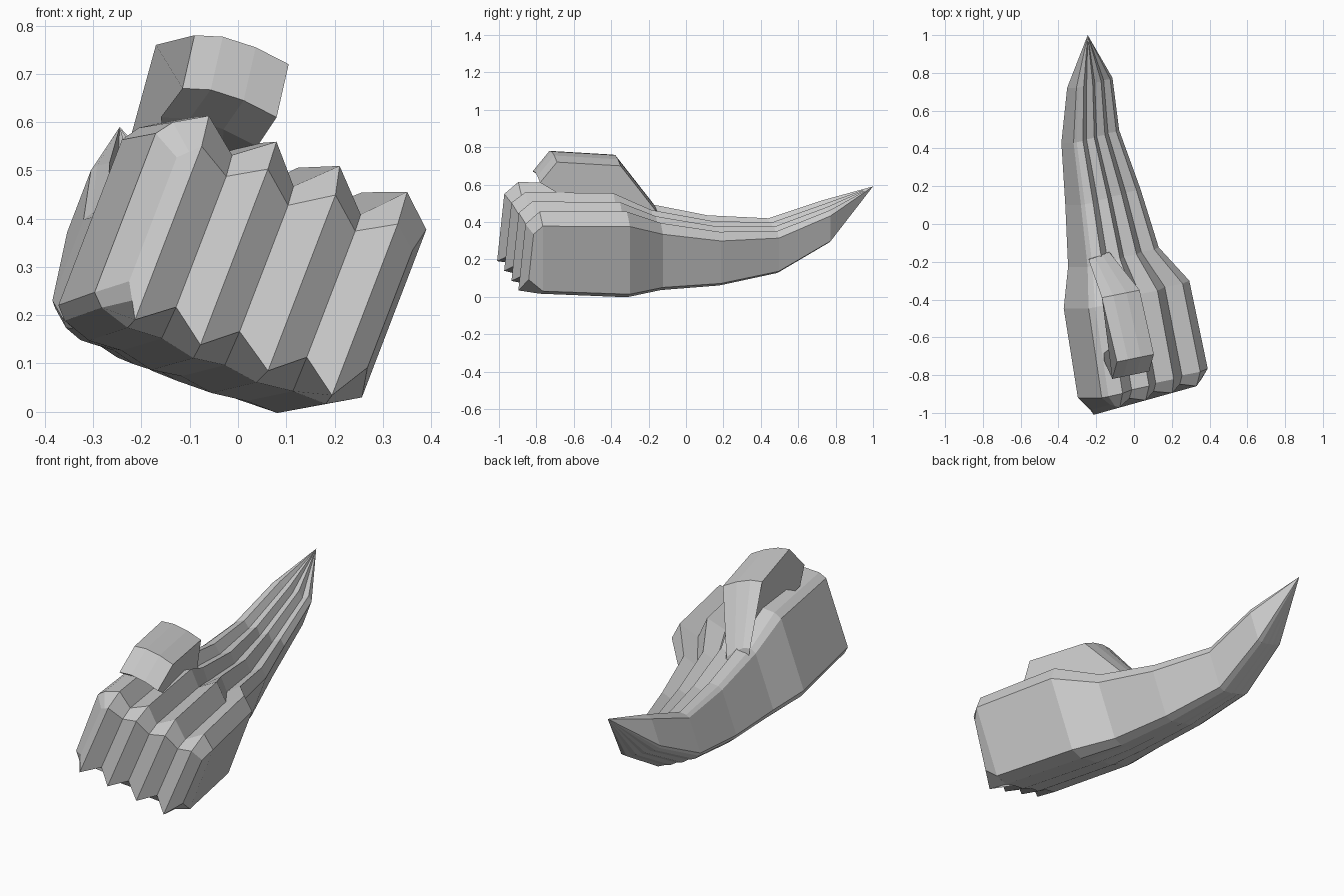
import bpy, bmesh
from math import sin, cos, radians

if "Cube" in bpy.data.objects:
    bpy.data.objects.remove(bpy.data.objects["Cube"])

TILT = radians(21)   # the whole fist is rolled about the arm axis
SHEAR = 0.26         # little-finger side sits further back


def finish(bm, name):
    bmesh.ops.recalc_face_normals(bm, faces=bm.faces)
    mesh = bpy.data.meshes.new(name)
    bm.to_mesh(mesh)
    bm.free()
    obj = bpy.data.objects.new(name, mesh)
    bpy.context.collection.objects.link(obj)
    return obj


# Cross-section columns: across, top height, bottom height (finger ridges and grooves)
COLUMNS = [(-.27, .175, -.185), (-.245, .21, -.21), (-.18, .25, -.23),
           (-.106, .19, -.225), (-.03, .25, -.24), (.036, .175, -.23),
           (.11, .25, -.24), (.187, .17, -.23), (.26, .25, -.23),
           (.325, .19, -.19)]
# Same columns on the finger fronts: across, top, bottom, set back
FRONT = [(-.215, .15, -.125, .03), (-.195, .17, -.16, .015), (-.175, .19, -.195, 0),
         (-.105, .15, -.14, .035), (-.03, .195, -.195, 0), (.036, .14, -.14, .035),
         (.12, .195, -.195, 0), (.185, .14, -.14, .035), (.262, .185, -.195, 0),
         (.31, .145, -.115, .035)]

# Stations: y, centre x, centre z, scale across, scale in height
STATIONS = [(-.945, .02, .31, 1, 1), (-.85, .02, .32, 1, .98),
            (-.38, -.065, .305, .95, 1.02), (-.18, -.127, .27, .67, .8),
            (.14, -.18, .25, .56, .64), (.46, -.243, .275, .43, .5),
            (.745, -.243, .405, .34, .38)]


def fist_and_arm():
    bm = bmesh.new()
    n = len(COLUMNS)
    rings = []
    for k, (y, cx, cz, su, sv) in enumerate(STATIONS):
        def point(i, side):
            col = COLUMNS[i] if k else FRONT[i]
            u, v = col[0] * su, col[side] * sv
            yy = y + SHEAR * u
            if k == 0:   # leaning front with finger grooves
                yy += .1 * v + col[3]
            return bm.verts.new((cx + u * cos(TILT) + v * sin(TILT), yy,
                                 cz - u * sin(TILT) + v * cos(TILT)))
        rings.append([point(i, 1) for i in range(n)] +
                     [point(i, 2) for i in reversed(range(n))])
    m = 2 * n
    for a, b in zip(rings, rings[1:]):
        for i in range(m):
            j = (i + 1) % m
            bm.faces.new((a[i], a[j], b[j], b[i]))
    # folded finger fronts
    f = rings[0]
    for i in range(n - 1):
        bm.faces.new((f[i], f[i + 1], f[m - 2 - i], f[m - 1 - i]))
    # pointed end of the arm
    tip = bm.verts.new((-.245, 1, .59))
    for i in range(m):
        bm.faces.new((rings[-1][i], rings[-1][(i + 1) % m], tip))
    return finish(bm, "fist_and_arm")


def thumb():
    # Side profile: y, z, left x, width
    profile = [(-.18, .44, -.235, .11), (-.19, .505, -.24, .11),
               (-.39, .76, -.17, .2), (-.73, .78, -.09, .195),
               (-.82, .67, -.115, .195), (-.72, .61, -.16, .2),
               (-.35, .48, -.14, .16)]
    # Rounded top: position across, drop in height
    arc = [(0, 0), (.3, -.003), (.65, -.025), (1, -.06)]
    bm = bmesh.new()
    cols = [[bm.verts.new((x + w * t, y + .04 * t, z + dz))
             for y, z, x, w in profile] for t, dz in arc]
    m = len(profile)
    for a, b in zip(cols, cols[1:]):
        for i in range(m):
            j = (i + 1) % m
            bm.faces.new((a[i], a[j], b[j], b[i]))
    bm.faces.new(cols[0])
    bm.faces.new(cols[-1])
    return finish(bm, "thumb")


fist_and_arm()
thumb()
